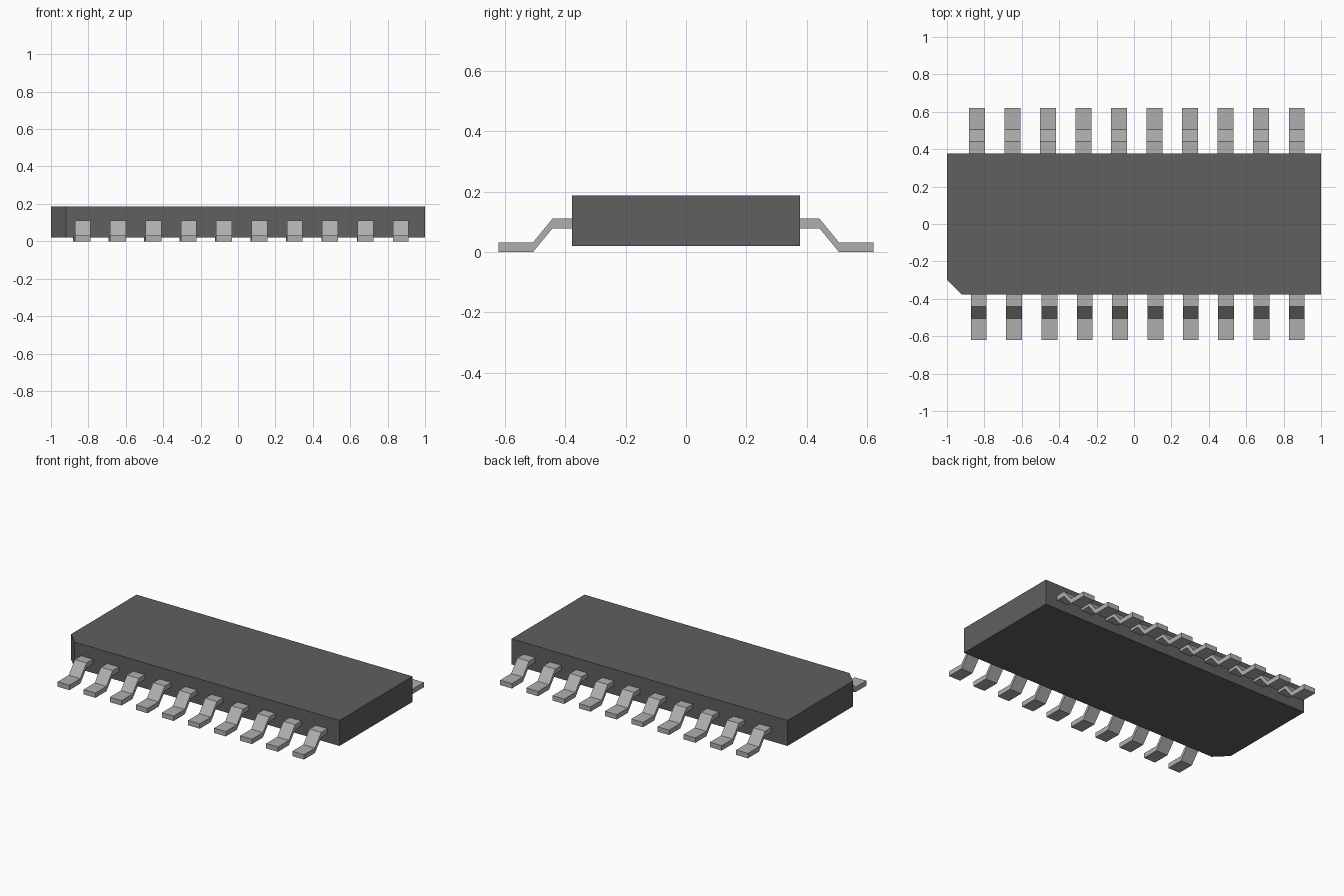
import bpy
import bmesh

cube = bpy.data.objects.get("Cube")
if cube:
    bpy.data.objects.remove(cube, do_unlink=True)


def make_material(name, value):
    mat = bpy.data.materials.new(name)
    mat.use_nodes = True
    colour = (value, value, value, 1)
    mat.diffuse_color = colour
    mat.node_tree.nodes["Principled BSDF"].inputs["Base Color"].default_value = colour
    return mat


def extrude_profile(name, points, offset, mat):
    """Extrude a closed flat outline along the offset vector."""
    bm = bmesh.new()
    face = bm.faces.new([bm.verts.new(p) for p in points])
    extruded = bmesh.ops.extrude_face_region(bm, geom=[face])["geom"]
    verts = [v for v in extruded if isinstance(v, bmesh.types.BMVert)]
    bmesh.ops.translate(bm, verts=verts, vec=offset)
    bmesh.ops.recalc_face_normals(bm, faces=bm.faces)
    mesh = bpy.data.meshes.new(name)
    bm.to_mesh(mesh)
    bm.free()
    mesh.materials.append(mat)
    obj = bpy.data.objects.new(name, mesh)
    bpy.context.collection.objects.link(obj)
    return obj


plastic = make_material("dark grey plastic", 0.115)
metal = make_material("grey metal", 0.43)

# Package body with one cut corner at the front
half, bottom, top, cut = 0.378, 0.02, 0.187, 0.08
outline = [(-1 + cut, -half), (1, -half), (1, half), (-1, half), (-1, -half + cut)]
extrude_profile("package_body", [(x, y, bottom) for x, y in outline],
                (0, 0, top - bottom), plastic)

# Bent leads: flat foot, slope and shoulder, ten on each long side
path = [(0.62, 0), (0.506, 0), (0.442, 0.078), (half, 0.078)]
thickness, width, count = 0.032, 0.085, 10
section = path + [(y, z + thickness) for y, z in reversed(path)]
for side, sign, first, last in (("front", -1, -0.83, 0.87), ("back", 1, -0.84, 0.87)):
    for i in range(count):
        x = first + (last - first) * i / (count - 1) - width / 2
        extrude_profile(f"{side}_lead_{i + 1}", [(x, sign * y, z) for y, z in section],
                        (width, 0, 0), metal)
